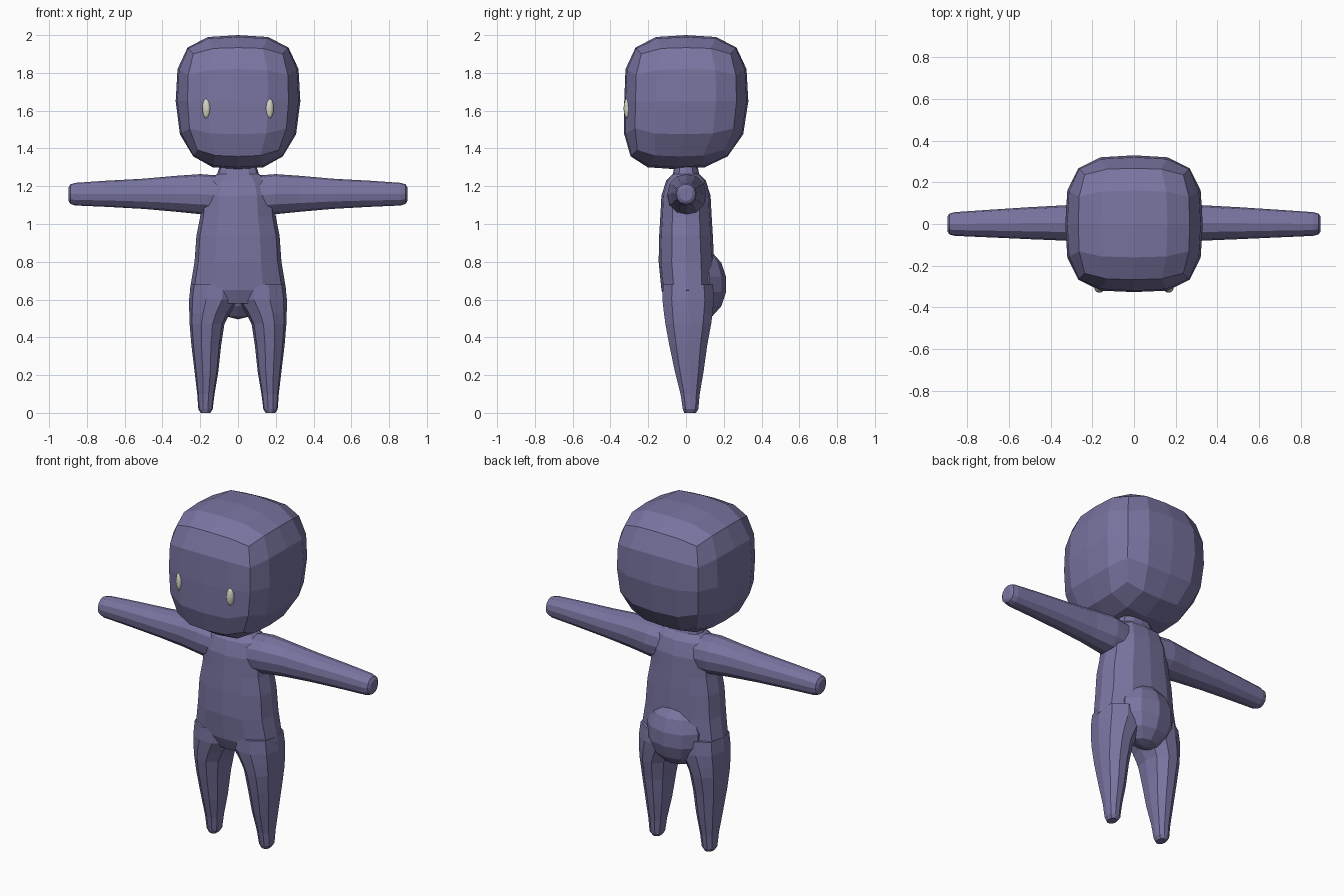
import bpy, bmesh, math
from mathutils import Vector

if "Cube" in bpy.data.objects:
    bpy.data.objects.remove(bpy.data.objects["Cube"])


def material(name, rgb):
    m = bpy.data.materials.new(name)
    m.diffuse_color = (*rgb, 1)
    m.use_nodes = True
    m.node_tree.nodes["Principled BSDF"].inputs["Base Color"].default_value = m.diffuse_color
    return m


skin = material("dusty violet", (0.19, 0.175, 0.355))
eye_white = material("pale cream", (0.66, 0.66, 0.55))


def finish(bm, name, mat):
    bmesh.ops.recalc_face_normals(bm, faces=bm.faces[:])
    me = bpy.data.meshes.new(name)
    bm.to_mesh(me)
    bm.free()
    me.materials.append(mat)
    ob = bpy.data.objects.new(name, me)
    bpy.context.collection.objects.link(ob)
    return ob


def loft(name, rings, place, n=12, power=2.5):
    """Skin rounded cross-sections (position, centre u, centre v, radius u, radius v)."""
    bm = bmesh.new()
    loops = []
    for p, cu, cv, ru, rv in rings:
        loop = []
        for i in range(n):
            a = 2 * math.pi * i / n
            c, s = math.cos(a), math.sin(a)
            k = (abs(c) ** power + abs(s) ** power) ** (-1 / power)
            loop.append(bm.verts.new(place(p, cu + ru * c * k, cv + rv * s * k)))
        loops.append(loop)
    for lo, hi in zip(loops, loops[1:]):
        for i in range(n):
            j = (i + 1) % n
            bm.faces.new((lo[i], lo[j], hi[j], hi[i]))
    bm.faces.new(loops[0])
    bm.faces.new(loops[-1])
    return finish(bm, name, skin)


def ellipsoid(name, centre, radii, mat, u=12, v=8):
    bm = bmesh.new()
    bmesh.ops.create_uvsphere(bm, u_segments=u, v_segments=v, radius=1)
    for vert in bm.verts:
        vert.co = Vector(c + r * t for c, r, t in zip(centre, radii, vert.co))
    return finish(bm, name, mat)


# Torso with neck
body = loft("body", [
    (0.58, 0, 0.01, 0.17, 0.11), (0.65, 0, 0.01, 0.255, 0.14),
    (0.80, 0, 0.002, 0.23, 0.147), (0.94, 0, 0, 0.22, 0.142),
    (1.04, 0, 0, 0.20, 0.136), (1.15, 0, 0, 0.19, 0.13),
    (1.23, 0, 0, 0.165, 0.105), (1.265, 0, 0, 0.11, 0.07),
    (1.33, 0, 0, 0.09, 0.055)], lambda p, u, v: (u, v, p))

# Limbs and rump, merged into the body
parts = [ellipsoid("rump", (0, 0.085, 0.68), (0.18, 0.13, 0.185), skin, 10, 7)]
for side, s in (("left", 1), ("right", -1)):
    parts.append(loft(side + "_leg", [
        (0.0, 0.172, 0.022, 0.025, 0.032), (0.02, 0.172, 0.024, 0.038, 0.042),
        (0.10, 0.170, 0.022, 0.046, 0.052), (0.22, 0.167, 0.017, 0.063, 0.078),
        (0.36, 0.168, 0.012, 0.079, 0.103), (0.47, 0.164, 0.012, 0.092, 0.124),
        (0.53, 0.150, 0.012, 0.108, 0.132), (0.60, 0.126, 0.012, 0.133, 0.140),
        (0.68, 0.120, 0.010, 0.130, 0.135)], lambda p, u, v, s=s: (s * u, v, p), 10))
    parts.append(loft(side + "_arm", [
        (0.08, 0, 1.15, 0.10, 0.105), (0.20, 0.004, 1.158, 0.103, 0.106),
        (0.33, 0.005, 1.16, 0.085, 0.095), (0.50, 0.004, 1.16, 0.077, 0.08),
        (0.70, 0.002, 1.16, 0.066, 0.069), (0.86, 0, 1.158, 0.057, 0.060),
        (0.887, 0, 1.158, 0.05, 0.052), (0.897, 0, 1.158, 0.034, 0.036)],
        lambda p, u, v, s=s: (s * p, u, v), 12, 2.2))

bpy.context.view_layer.objects.active = body
for part in parts:
    mod = body.modifiers.new("union", 'BOOLEAN')
    mod.operation = 'UNION'
    mod.solver = 'EXACT'
    mod.object = part
    bpy.ops.object.modifier_apply(modifier=mod.name)
    bpy.data.objects.remove(part)

# Head: gridded cube rounded to a soft box, with tapered jaw pushed forward
bm = bmesh.new()
bmesh.ops.create_cube(bm, size=2)
bmesh.ops.subdivide_edges(bm, edges=bm.edges[:], cuts=3, use_grid_fill=True)
power = 3.3
for v in bm.verts:
    d = v.co * (sum(abs(c) ** power for c in v.co) ** (-1 / power))
    k = max(0, -d.z)
    x = d.x * 0.33 * (1 - 0.17 * k ** 2)
    y = d.y * 0.33 * (1 - 0.06 * k ** 2) - 0.055 * k ** 2
    z = 1.65 + d.z * (0.35 if d.z > 0 else 0.36)
    v.co = (x, max(y, -0.327), z)
finish(bm, "head", skin)

# Eyes
for side, s in (("left", 1), ("right", -1)):
    eye = ellipsoid(side + "_eye", (0, 0, 0), (0.022, 0.018, 0.052), eye_white, 12, 10)
    eye.location = (s * 0.168, -0.312, 1.612)
    eye.rotation_euler = (0, 0, s * 0.3)
    eye.data.shade_smooth()
